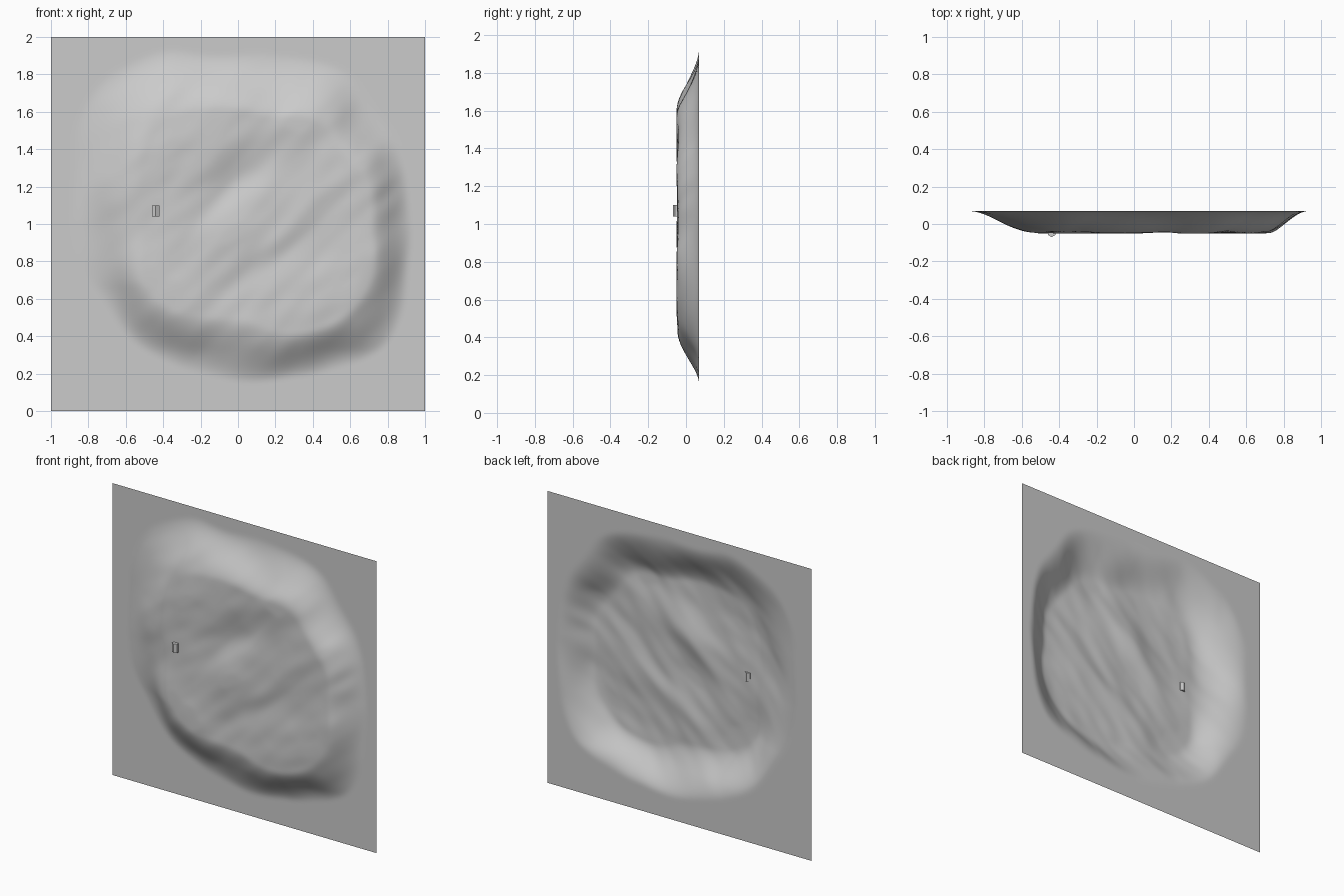
import bpy, bmesh, math
from mathutils import Vector, noise

if "Cube" in bpy.data.objects:
    bpy.data.objects.remove(bpy.data.objects["Cube"])

N = 110            # grid resolution
BACK = 0.07        # y of the flat border
CX, CZ = 0.05, 1.05

# Bulge outline every 45 degrees, anticlockwise from +x: foot radius, plateau radius
FOOT = [0.88, 0.90, 0.87, 1.06, 0.95, 0.90, 0.88, 1.00]
CREST = [0.66, 0.60, 0.54, 0.66, 0.54, 0.64, 0.58, 0.77]

# Broad bumps and hollows: x, z, length, width, angle in degrees, height
FEATURES = [
    (0.02, 1.24, 0.32, 0.11, 40, -0.026),
    (-0.04, 0.98, 0.16, 0.10, 30, 0.012),
    (-0.25, 1.48, 0.30, 0.12, 35, 0.010),
    (0.30, 1.50, 0.22, 0.14, 30, 0.012),
    (0.15, 0.78, 0.30, 0.07, 35, -0.010),
    (-0.35, 0.62, 0.20, 0.10, -25, 0.010),
    (0.55, 0.55, 0.22, 0.12, 50, 0.008),
    (0.68, 1.33, 0.16, 0.06, 40, 0.012),
    (0.82, 1.17, 0.12, 0.05, 40, -0.015),
]


def ring(values, angle):
    """Smooth interpolation around the outline."""
    t = (angle / (2 * math.pi) * 8) % 8
    i, f = int(t) % 8, t - int(t)
    f = f * f * (3 - 2 * f)
    return values[i] * (1 - f) + values[(i + 1) % 8] * f


def height(x, z):
    dx, dz = x - CX, z - CZ
    a = math.atan2(dz, dx)
    wobble = 0.05 * noise.noise(Vector((x * 3, 4.0, z * 3)))
    r = math.hypot(dx, dz) + wobble
    foot, crest = ring(FOOT, a), ring(CREST, a)
    t = max(0.0, min(1.0, (foot - r) / (foot - crest)))
    mask = t * t * (3 - 2 * t)
    h = 0.112
    for fx, fz, length, width, deg, amp in FEATURES:
        c, s = math.cos(math.radians(deg)), math.sin(math.radians(deg))
        u = ((x - fx) * c + (z - fz) * s) / length
        v = (-(x - fx) * s + (z - fz) * c) / width
        h += amp * math.exp(-u * u - v * v)
    # diagonal weathering streaks
    u, v = (x + z) * 0.7071, (z - x) * 0.7071
    h += 0.010 * noise.noise(Vector((u * 2.2, 1.3, v * 5.0)))
    h += 0.005 * noise.noise(Vector((u * 5.0, 7.7, v * 11.0)))
    h = min(h, 0.120 + 0.3 * (h - 0.120))
    edge = min(1 - abs(x), z, 2 - z)
    return mask * h * max(0.0, min(1.0, edge / 0.08))


# Rock sheet: flat square border with a weathered bulge
bm = bmesh.new()
bmesh.ops.create_grid(bm, x_segments=N, y_segments=N, size=1.0)
for v in bm.verts:
    x, z = v.co.x, v.co.y + 1
    v.co = (x, BACK - height(x, z), z)
for f in bm.faces:
    f.smooth = True
mesh = bpy.data.meshes.new("rock_sheet")
bm.to_mesh(mesh)
bm.free()
bpy.context.collection.objects.link(bpy.data.objects.new("rock_sheet", mesh))

# Small hexagonal peg sunk into the rock, one edge facing forwards
bpy.ops.mesh.primitive_cylinder_add(vertices=6, radius=0.022, depth=0.06,
                                    location=(-0.44, -0.048, 1.07))
bpy.context.object.name = "peg"
